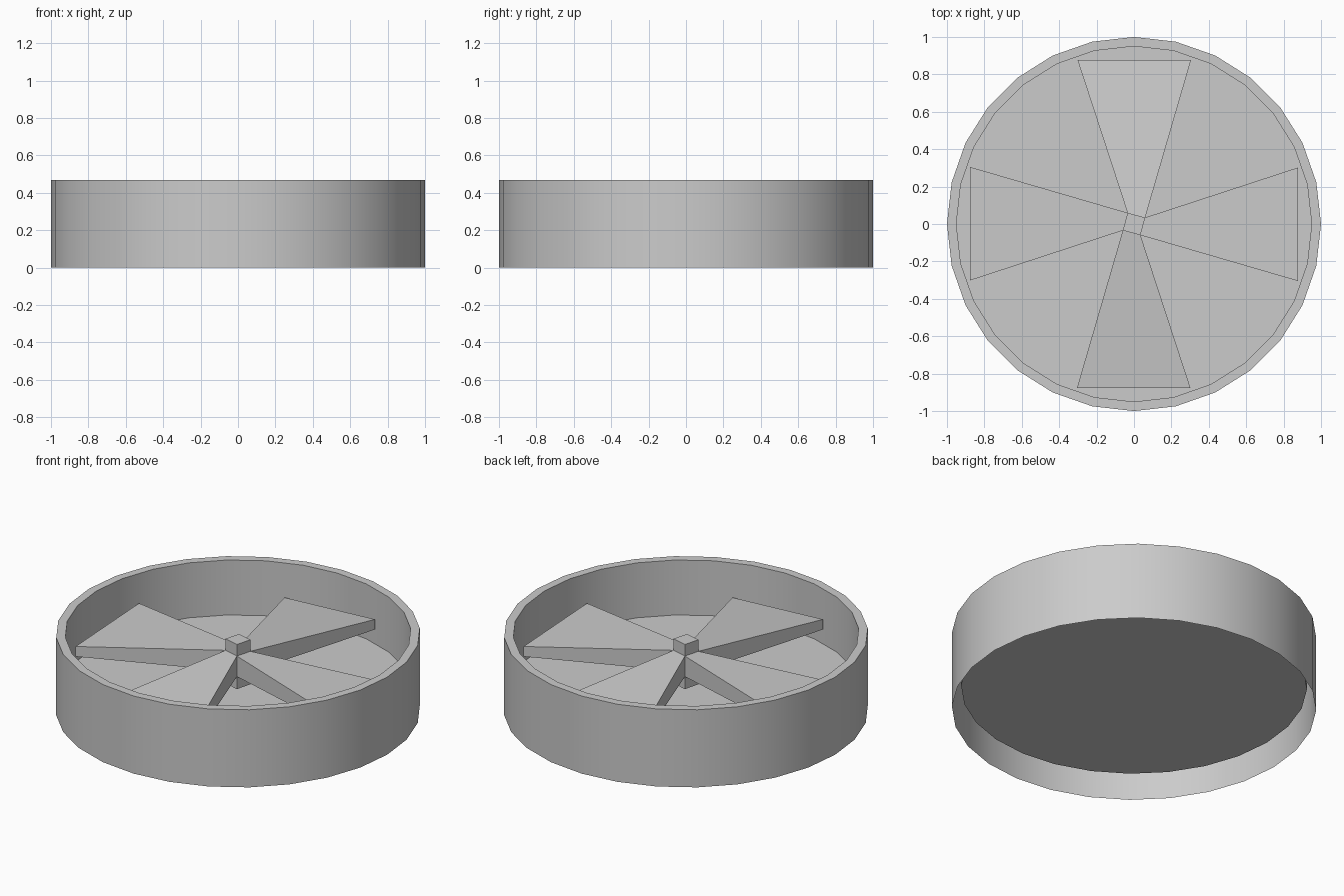
import bpy, math
from mathutils import Matrix, Vector

if "Cube" in bpy.data.objects:
    bpy.data.objects.remove(bpy.data.objects["Cube"])

SIDES = 28


def make(name, verts, faces):
    mesh = bpy.data.meshes.new(name)
    mesh.from_pydata(verts, [], faces)
    mesh.update()
    obj = bpy.data.objects.new(name, mesh)
    bpy.context.collection.objects.link(obj)
    return obj


# Housing: open-bottomed outer wall, thin top rim, inner wall and recessed floor
profile = [(1.0, 0.0), (1.0, 0.47), (0.95, 0.47), (0.95, 0.137)]
verts, faces = [], []
for r, z in profile:
    for i in range(SIDES):
        a = math.tau * i / SIDES
        verts.append((r * math.cos(a), r * math.sin(a), z))
for k in range(len(profile) - 1):
    for i in range(SIDES):
        j = (i + 1) % SIDES
        faces.append((k * SIDES + i, k * SIDES + j,
                      (k + 1) * SIDES + j, (k + 1) * SIDES + i))
last = (len(profile) - 1) * SIDES
faces.append(tuple(range(last, last + SIDES)))
housing = make("housing", verts, faces)
bpy.context.view_layer.objects.active = housing
housing.select_set(True)
bpy.ops.object.shade_smooth_by_angle(angle=math.radians(30))
housing.select_set(False)

BOX = [(3, 2, 1, 0), (4, 5, 6, 7), (0, 1, 5, 4),
       (1, 2, 6, 5), (2, 3, 7, 6), (3, 0, 4, 7)]

# Hub: small square post, turned slightly
corners = [(0.069 * math.cos(math.radians(a)), 0.069 * math.sin(math.radians(a)))
           for a in (30, 120, 210, 300)]
make("hub", [(x, y, z) for z in (0.162, 0.432) for x, y in corners], BOX)

# Blades: flared from the hub's middle, pitched so one edge sits lower
(rx, ry), (lx, ly) = corners[0], corners[1]
blade = [(rx, ry, 0.238), (0.305, 0.877, 0.238), (-0.302, 0.877, 0.208), (lx, ly, 0.238),
         (rx, ry, 0.362), (0.305, 0.877, 0.299), (-0.302, 0.877, 0.269), (lx, ly, 0.362)]
for n in range(4):
    turn = Matrix.Rotation(n * math.pi / 2, 3, 'Z')
    make(f"blade_{n + 1}", [turn @ Vector(v) for v in blade], BOX)
